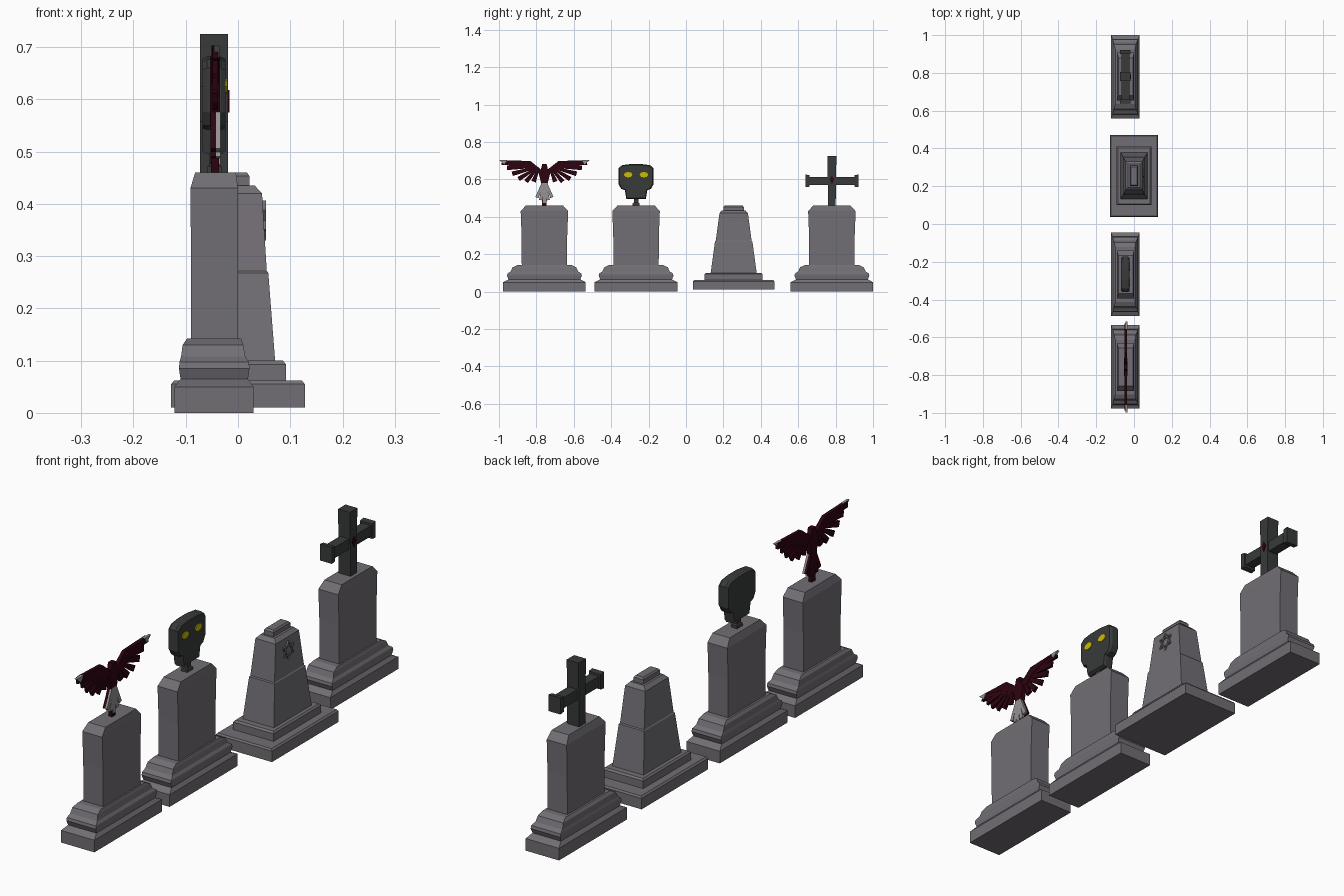
import bpy, bmesh, math
from mathutils import Vector

if "Cube" in bpy.data.objects:
    bpy.data.objects.remove(bpy.data.objects["Cube"])


def material(name, rgb):
    m = bpy.data.materials.new(name)
    m.diffuse_color = (*rgb, 1)
    m.use_nodes = True
    m.node_tree.nodes["Principled BSDF"].inputs["Base Color"].default_value = m.diffuse_color
    return m


STONE = material("stone", (0.17, 0.158, 0.178))
DARK = material("dark_stone", (0.04, 0.043, 0.042))
RED = material("dark_red", (0.026, 0.0012, 0.005))
YELLOW = material("yellow", (0.6, 0.5, 0.0))
PALE = material("pale_feather", (0.3, 0.29, 0.3))


def finish(name, bm, mat):
    bmesh.ops.recalc_face_normals(bm, faces=bm.faces)
    me = bpy.data.meshes.new(name)
    bm.to_mesh(me)
    bm.free()
    ob = bpy.data.objects.new(name, me)
    bpy.context.collection.objects.link(ob)
    me.materials.append(mat)
    return ob


def skin(bm, loops):
    """Join equal-sized point loops into a closed solid."""
    rings = [[bm.verts.new(p) for p in loop] for loop in loops]
    for a, b in zip(rings, rings[1:]):
        for i in range(len(a)):
            j = (i + 1) % len(a)
            bm.faces.new((a[i], a[j], b[j], b[i]))
    bm.faces.new(rings[0])
    bm.faces.new(rings[-1])


def stack(name, yc, rings, mat=STONE):
    """Rectangular rings (z, x0, x1, half_y) stacked upward."""
    bm = bmesh.new()
    skin(bm, [[(x0, yc - h, z), (x1, yc - h, z), (x1, yc + h, z), (x0, yc + h, z)]
              for z, x0, x1, h in rings])
    return finish(name, bm, mat)


def plate(bm, pts, x0, x1, edge=1.0):
    """Outline in (y, z) extruded along x; edge < 1 shrinks the outer faces."""
    c = sum((Vector(p) for p in pts), Vector((0, 0))) / len(pts)
    small = [c + (Vector(p) - c) * edge for p in pts]
    d = (x1 - x0) * 0.2
    layers = [(x0, small), (x1, small)]
    if edge < 1:
        layers = [(x0, small), (x0 + d, pts), (x1 - d, pts), (x1, small)]
    skin(bm, [[(x, p[0], p[1]) for p in ps] for x, ps in layers])


def bar(a, b, wa, wb):
    """Tapered quad between two (y, z) points."""
    a, b = Vector(a), Vector(b)
    n = (b - a).normalized().orthogonal()
    return [a + n * wa, b + n * wb, b - n * wb, a - n * wa]


EAGLE_Y, HEAD_Y, OBELISK_Y, CROSS_Y = -0.757, -0.267, 0.255, 0.78

# Three matching headstones: moulded plinth and chamfered slab
for label, y in (("eagle", EAGLE_Y), ("mask", HEAD_Y), ("cross", CROSS_Y)):
    stack(label + "_plinth", y, [
        (0, -0.122, 0.03, 0.221), (0.05, -0.122, 0.03, 0.221),
        (0.065, -0.11, 0.019, 0.192), (0.085, -0.113, 0.022, 0.2),
        (0.097, -0.112, 0.021, 0.197), (0.108, -0.109, 0.014, 0.18),
        (0.13, -0.106, 0.01, 0.17), (0.142, -0.098, 0.006, 0.145)])
    stack(label + "_slab", y, [
        (0.12, -0.09, 0, 0.121), (0.3, -0.09, 0, 0.122),
        (0.43, -0.091, 0, 0.127), (0.46, -0.082, -0.004, 0.1)])

# Obelisk with stepped base and capstone
for part, rings in (
        ("base", [(0.01, -0.128, 0.128, 0.217), (0.055, -0.128, 0.128, 0.217),
                  (0.062, -0.122, 0.122, 0.212)]),
        ("step", [(0.06, -0.092, 0.092, 0.155), (0.093, -0.092, 0.092, 0.155),
                  (0.1, -0.086, 0.086, 0.148)]),
        ("shaft", [(0.1, -0.071, 0.071, 0.123), (0.268, -0.058, 0.058, 0.1),
                   (0.272, -0.055, 0.055, 0.096), (0.42, -0.046, 0.046, 0.076),
                   (0.435, -0.032, 0.032, 0.062)]),
        ("cap", [(0.43, -0.022, 0.022, 0.054), (0.453, -0.022, 0.022, 0.054),
                 (0.46, -0.017, 0.017, 0.048)])):
    stack("obelisk_" + part, OBELISK_Y, rings)

# Six-pointed relief ornament from two triangles of bars
bm = bmesh.new()
for start in (90, 270):
    tri = [(OBELISK_Y + 0.037 * math.cos(math.radians(start + k * 120)),
            0.368 + 0.037 * math.sin(math.radians(start + k * 120))) for k in range(3)]
    for k in range(3):
        plate(bm, bar(tri[k], tri[(k + 1) % 3], 0.0025, 0.0025), 0.043, 0.054)
finish("obelisk_star_ornament", bm, STONE)

# Cross: upright, arms and flared arm ends
bm = bmesh.new()
plate(bm, bar((CROSS_Y, 0.45), (CROSS_Y, 0.725), 0.02, 0.024), -0.073, -0.019)
finish("cross_upright", bm, DARK)
bm = bmesh.new()
plate(bm, bar((0.655, 0.592), (0.915, 0.592), 0.022, 0.022), -0.066, -0.025)
for s in (-1, 1):
    plate(bm, bar((CROSS_Y + s * 0.12, 0.592), (CROSS_Y + s * 0.142, 0.592), 0.031, 0.034),
          -0.073, -0.019)
finish("cross_arms", bm, DARK)
bm = bmesh.new()
plate(bm, [(CROSS_Y, 0.618), (CROSS_Y + 0.012, 0.6), (CROSS_Y, 0.575), (CROSS_Y - 0.012, 0.6)],
      -0.03, -0.016)
finish("cross_gem", bm, RED)

# Mask: mirrored half outline, neck and eyes
half = [(0.03, 0.682), (0.075, 0.676), (0.094, 0.66), (0.094, 0.575), (0.08, 0.55),
        (0.06, 0.542), (0.052, 0.495)]
outline = [(HEAD_Y + y, z) for y, z in half] + [(HEAD_Y - y, z) for y, z in reversed(half)]
bm = bmesh.new()
plate(bm, outline, -0.068, -0.024, 0.94)
finish("mask_head", bm, DARK)
stack("mask_neck", HEAD_Y, [(0.45, -0.06, -0.03, 0.02), (0.472, -0.058, -0.032, 0.018),
                            (0.476, -0.055, -0.035, 0.012), (0.5, -0.055, -0.035, 0.012)], DARK)
bm = bmesh.new()
for s in (-1, 1):
    plate(bm, [(HEAD_Y + s * (0.042 + 0.023 * math.cos(k * math.pi / 4)),
                0.625 + 0.015 * math.sin(k * math.pi / 4)) for k in range(8)], -0.03, -0.021)
finish("mask_eyes", bm, YELLOW)

# Bird: head, body, fanned wing feathers and tail
bm = bmesh.new()
bird = [(0.012, 0.682), (0.018, 0.655), (0.03, 0.63), (0.02, 0.59), (0.012, 0.55)]
body = [(EAGLE_Y + y, z) for y, z in bird] + [(EAGLE_Y - y, z) for y, z in reversed(bird)]
plate(bm, body, -0.054, -0.034)
plate(bm, bar((EAGLE_Y, 0.45), (EAGLE_Y, 0.56), 0.012, 0.012), -0.052, -0.036)
finish("bird_body", bm, RED)

feathers = [((0.07, 0.676), (0.228, 0.69)), ((0.065, 0.667), (0.2, 0.662)),
            ((0.06, 0.66), (0.172, 0.63)), ((0.052, 0.655), (0.138, 0.602)),
            ((0.045, 0.65), (0.098, 0.588)), ((0.034, 0.65), (0.058, 0.588))]
for side, s in (("left", -1), ("right", 1)):
    bm = bmesh.new()
    for a, b in feathers:
        plate(bm, bar((EAGLE_Y + s * a[0], a[1]), (EAGLE_Y + s * b[0], b[1]), 0.006, 0.0125),
              -0.049, -0.038)
    arm = [(0.015, 0.63), (0.02, 0.655), (0.075, 0.698), (0.22, 0.703), (0.1, 0.67), (0.05, 0.635)]
    plate(bm, [(EAGLE_Y + s * y, z) for y, z in arm], -0.051, -0.036)
    finish(side + "_wing", bm, RED)
    # Pale wing tip
    bm = bmesh.new()
    plate(bm, [(EAGLE_Y + s * y, z) for y, z in ((0.2, 0.703), (0.242, 0.703), (0.215, 0.68))],
          -0.046, -0.0355)
    finish(side + "_wing_tip", bm, PALE)

for name, x0, x1, mat in (("tail_back", -0.053, -0.042, RED), ("tail_front", -0.0419, -0.0335, PALE)):
    bm = bmesh.new()
    for k in range(-2, 3):
        plate(bm, bar((EAGLE_Y + k * 0.005, 0.58), (EAGLE_Y + k * 0.02, 0.475 + 0.014 * abs(k)),
                      0.005, 0.009), x0, x1)
    finish(name, bm, mat)
